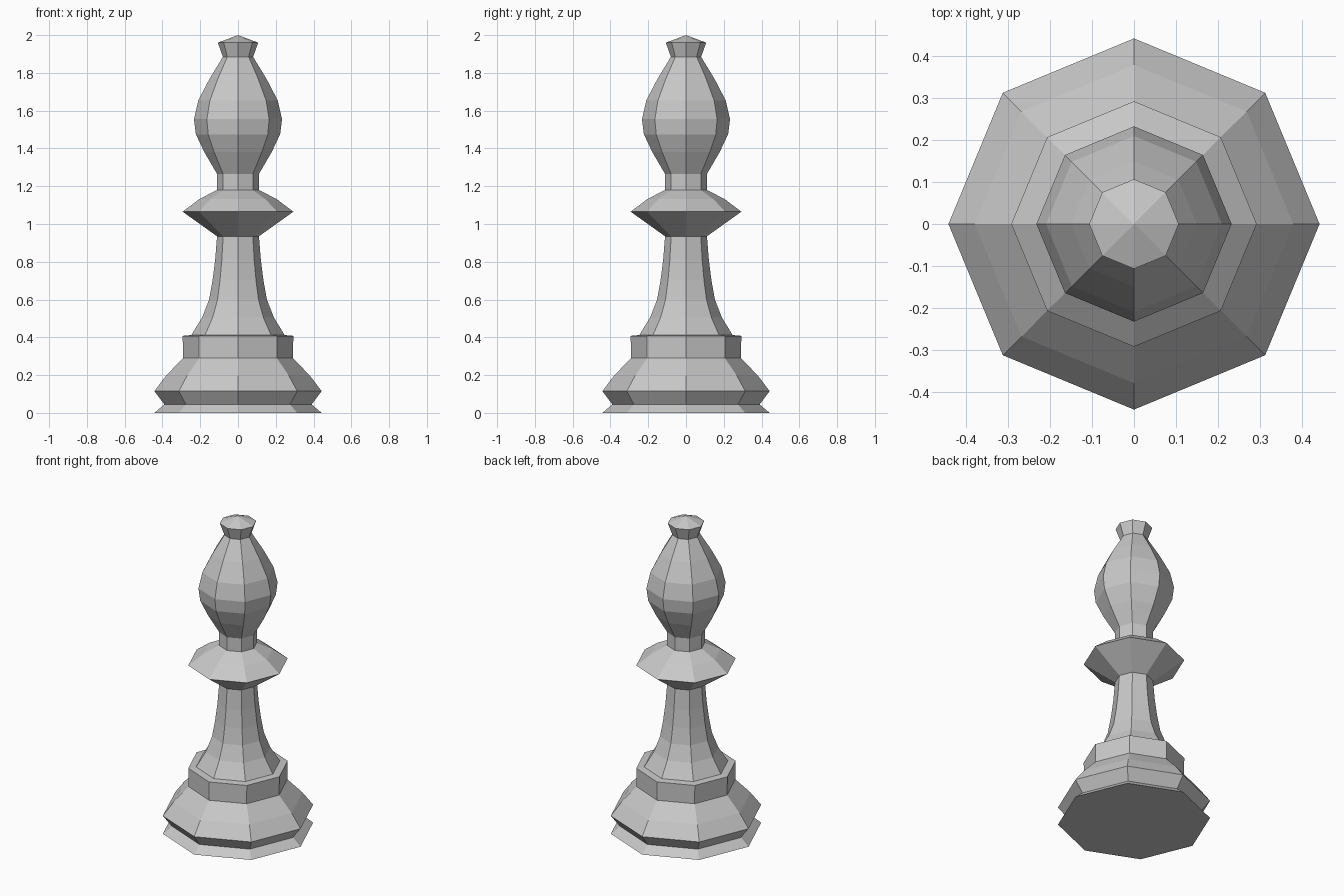
import bpy, bmesh
from math import cos, sin, pi

if "Cube" in bpy.data.objects:
    bpy.data.objects.remove(bpy.data.objects["Cube"], do_unlink=True)

SIDES = 8
GREY = (0.58, 0.58, 0.58, 1.0)

mat = bpy.data.materials.new("light grey")
mat.use_nodes = True
mat.diffuse_color = GREY
bsdf = next(n for n in mat.node_tree.nodes if n.type == "BSDF_PRINCIPLED")
bsdf.inputs["Base Color"].default_value = GREY
bsdf.inputs["Roughness"].default_value = 0.7


def turned(name, profile):
    """Turn an (r, z) profile, listed bottom to top, into an eight-sided part."""
    bm = bmesh.new()
    rings = []
    for r, z in profile:
        if r == 0:
            rings.append([bm.verts.new((0, 0, z))] * SIDES)
        else:
            angles = [2 * pi * i / SIDES for i in range(SIDES)]
            rings.append([bm.verts.new((r * cos(a), r * sin(a), z)) for a in angles])
    for low, high in zip(rings, rings[1:]):
        for i in range(SIDES):
            j = (i + 1) % SIDES
            corners = [low[i], low[j], high[j], high[i]]
            bm.faces.new(list(dict.fromkeys(corners)))
    mesh = bpy.data.meshes.new(name)
    bm.to_mesh(mesh)
    bm.free()
    mesh.materials.append(mat)
    obj = bpy.data.objects.new(name, mesh)
    bpy.context.collection.objects.link(obj)
    return obj


# Closed foot with a groove, sloping shoulder and upright rim with a ledge
turned("base", [(0, 0), (0.443, 0), (0.39, 0.045), (0.443, 0.115),
                (0.38, 0.198), (0.291, 0.29), (0.293, 0.408), (0.247, 0.412)])

# Flared column
turned("stem", [(0.247, 0.412), (0.19, 0.505), (0.153, 0.6),
                (0.135, 0.7), (0.121, 0.81), (0.111, 0.935)])

# Wide pointed collar
turned("collar", [(0.111, 0.935), (0.293, 1.065), (0.205, 1.132), (0.111, 1.18)])

# Short neck and teardrop head
turned("head", [(0.111, 1.18), (0.111, 1.265), (0.178, 1.38), (0.223, 1.475),
                (0.233, 1.555), (0.21, 1.655), (0.15, 1.77), (0.08, 1.885)])

# Small flared cap with a low point
turned("finial", [(0.08, 1.885), (0.107, 1.96), (0, 2.0)])
